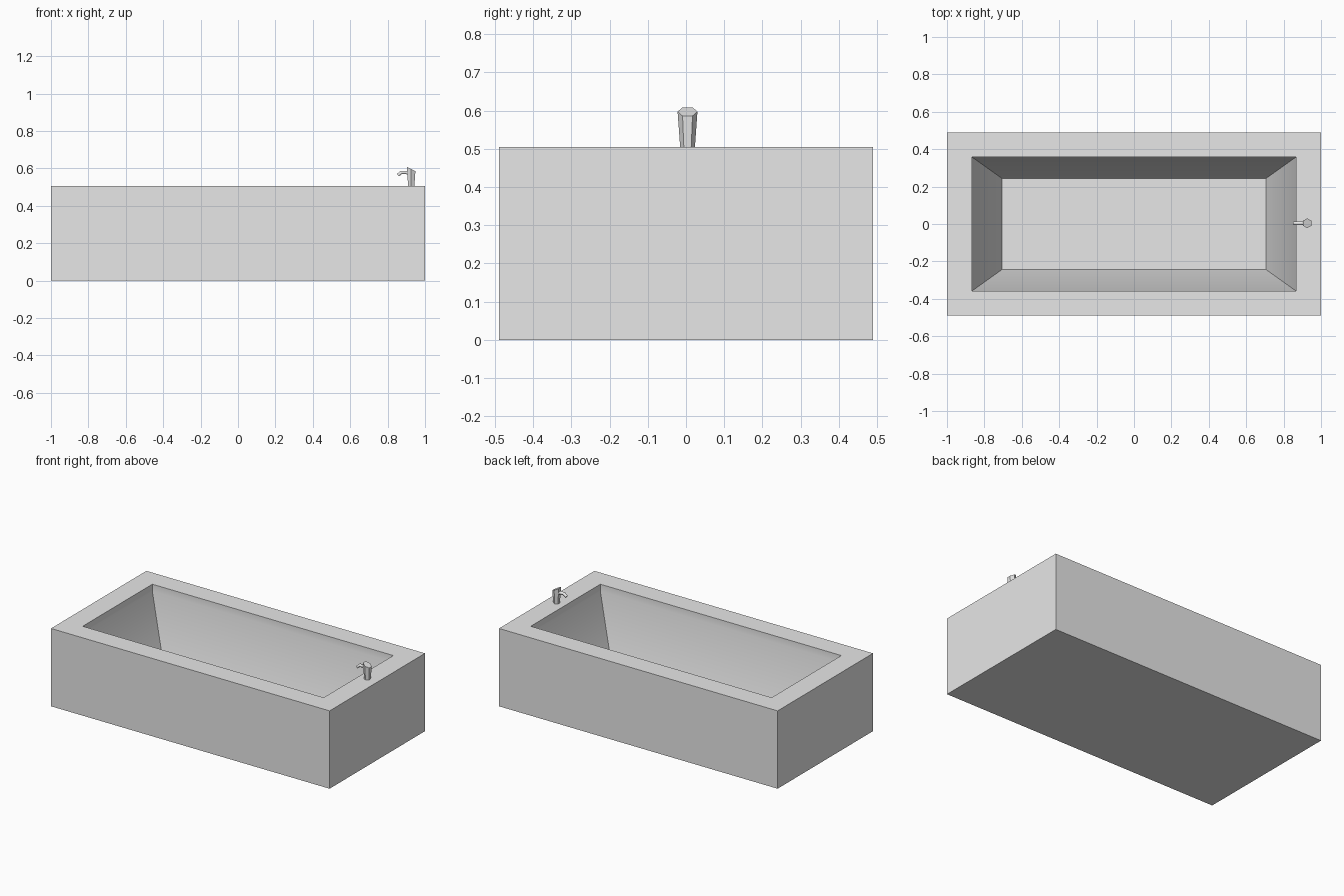
import bpy
import bmesh
import math
from mathutils import Vector

cube = bpy.data.objects.get("Cube")
if cube:
    bpy.data.objects.remove(cube, do_unlink=True)

grey = bpy.data.materials.new("light_grey")
grey.use_nodes = True
colour = (0.8, 0.8, 0.8, 1)
grey.diffuse_color = colour
grey.node_tree.nodes["Principled BSDF"].inputs["Base Color"].default_value = colour


def finish(name, data):
    """Link the object, give it the material and smooth gentle angles."""
    obj = bpy.data.objects.new(name, data)
    bpy.context.collection.objects.link(obj)
    data.materials.append(grey)
    return obj


def smooth(obj, degrees):
    bpy.ops.object.select_all(action="DESELECT")
    obj.select_set(True)
    bpy.context.view_layer.objects.active = obj
    bpy.ops.object.shade_smooth_by_angle(angle=math.radians(degrees))


def loft(name, rings):
    """Join successive rings of points and cap both ends."""
    bm = bmesh.new()
    loops = [[bm.verts.new(p) for p in ring] for ring in rings]
    for low, high in zip(loops, loops[1:]):
        n = len(low)
        for i in range(n):
            j = (i + 1) % n
            bm.faces.new((low[i], low[j], high[j], high[i]))
    bm.faces.new(loops[0][::-1])
    bm.faces.new(loops[-1])
    bmesh.ops.recalc_face_normals(bm, faces=bm.faces)
    mesh = bpy.data.meshes.new(name)
    bm.to_mesh(mesh)
    bm.free()
    return finish(name, mesh)


def rectangle(x, y, z):
    return [(-x, -y, z), (x, -y, z), (x, y, z), (-x, y, z)]


# Tub: outer box, flat rim, short upright lip, sloping basin and floor
tub = loft("bathtub", [
    rectangle(1, 0.489, 0),
    rectangle(1, 0.489, 0.505),
    rectangle(0.865, 0.357, 0.505),
    rectangle(0.865, 0.357, 0.46),
    rectangle(0.705, 0.243, 0.07),
])
smooth(tub, 35)

# Tap post: flared hexagon with a top slanting down towards the tub end
TAP_X, TAP_Y = 0.926, 0.004


def hexagon(radius, z, slant):
    ring = []
    for i in range(6):
        a = math.radians(60 * i + 30)
        dx = radius * math.cos(a)
        ring.append((TAP_X + dx, TAP_Y + radius * math.sin(a), z - slant * dx))
    return ring


loft("tap_post", [hexagon(0.019, 0.5, 0), hexagon(0.026, 0.597, 0.5)])

# Tap spout: slim arched tube that droops over the basin
curve = bpy.data.curves.new("tap_spout", "CURVE")
curve.dimensions = "3D"
curve.bevel_depth = 0.01
curve.bevel_resolution = 1
curve.use_fill_caps = True
spline = curve.splines.new("POLY")
path = [(0.92, 0.571), (0.898, 0.579), (0.873, 0.579), (0.855, 0.564)]
spline.points.add(len(path) - 1)
for point, (x, z) in zip(spline.points, path):
    point.co = Vector((x, TAP_Y, z, 1))
finish("tap_spout", curve)
